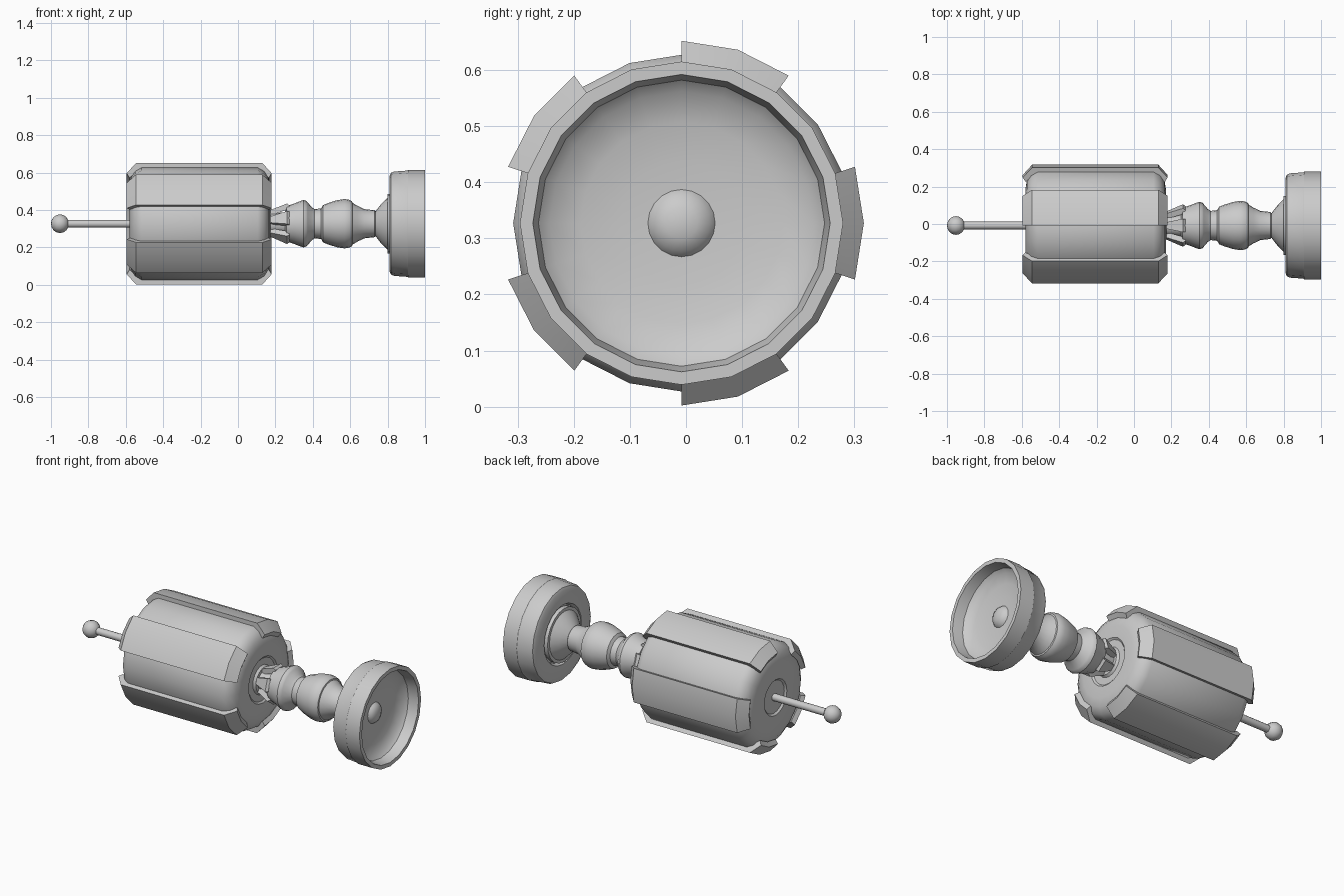
import bpy, bmesh
from math import cos, sin, radians, pi

if "Cube" in bpy.data.objects:
    bpy.data.objects.remove(bpy.data.objects["Cube"])

CY, CZ = -0.008, 0.327   # common axis of all turned parts, running along x


def finish(name, bm, angle=35):
    bmesh.ops.remove_doubles(bm, verts=bm.verts, dist=1e-5)
    bmesh.ops.recalc_face_normals(bm, faces=bm.faces)
    mesh = bpy.data.meshes.new(name)
    bm.to_mesh(mesh)
    bm.free()
    ob = bpy.data.objects.new(name, mesh)
    bpy.context.collection.objects.link(ob)
    bpy.ops.object.select_all(action='DESELECT')
    bpy.context.view_layer.objects.active = ob
    ob.select_set(True)
    bpy.ops.object.shade_smooth_by_angle(angle=radians(angle))
    return ob


def ring(bm, profile, a):
    return [bm.verts.new((x, CY + r * cos(a), CZ + r * sin(a))) for x, r in profile]


def lathe(name, profile, sides=20):
    """Turn an (x, radius) profile around the common axis."""
    bm = bmesh.new()
    cols = [ring(bm, profile, 2 * pi * i / sides) for i in range(sides)]
    for i in range(sides):
        a, b = cols[i], cols[(i + 1) % sides]
        for j in range(len(profile) - 1):
            q = [a[j], a[j + 1], b[j + 1], b[j]]
            if profile[j][1] == 0:
                q = [a[j], a[j + 1], b[j + 1]]
            elif profile[j + 1][1] == 0:
                q = [a[j], a[j + 1], b[j]]
            bm.faces.new(q)
    return finish(name, bm)


def sector(name, profile, angles):
    """Sweep a closed (x, radius) section through a few angles, with end caps."""
    bm = bmesh.new()
    cols = [ring(bm, profile, radians(a)) for a in angles]
    n = len(profile)
    for a, b in zip(cols, cols[1:]):
        for j in range(n):
            k = (j + 1) % n
            bm.faces.new([a[j], a[k], b[k], b[j]])
    bm.faces.new(cols[0])
    bm.faces.new(cols[-1])
    return finish(name, bm, 30)


# Drum with rounded ends and stepped end caps
lathe("drum", [(-.57, 0), (-.57, .095), (-.58, .105), (-.58, .20), (-.572, .245),
               (-.55, .28), (-.515, .30), (.105, .30), (.14, .28), (.162, .245),
               (.17, .20), (.17, .135), (.162, .125), (.162, .085), (.175, .075), (.175, 0)])

# Five armour plates hooked over the drum edges
plate = [(-.595, .27), (-.545, .325), (.13, .325), (.18, .27),
         (.165, .245), (.11, .295), (-.525, .295), (-.58, .245)]
for i in range(5):
    sector(f"drum_plate_{i + 1}", plate, [72 * i + d for d in (-18, 0, 18)])

# Rear rod with ball tip
lathe("rod", [(-.95, 0), (-.95, .021), (-.56, .021), (-.56, 0)], 12)
lathe("rod_ball", [(-.952 - .048 * cos(pi * i / 8), .05 * sin(pi * i / 8) if 0 < i < 8 else 0)
                   for i in range(9)], 12)

# Turned neck with two bulbs, flaring into the cup
lathe("neck", [(.16, 0), (.16, .055), (.25, .06), (.26, .095), (.30, .108), (.335, .122),
               (.35, .127), (.365, .122), (.372, .115), (.395, .088), (.41, .078),
               (.445, .082), (.455, .10), (.485, .112), (.53, .126), (.57, .132),
               (.595, .128), (.61, .12), (.612, .112), (.64, .095), (.675, .078),
               (.73, .072), (.735, .066), (.765, .105), (.80, .14), (.80, .158),
               (.825, .158), (.825, 0)])

# Five claws spreading from the drum onto the first bulb
for i in range(5):
    bm = bmesh.new()
    phi = radians(90 + 72 * i)
    loops = []
    for x, r0, r1, w in ((.165, .04, .07, .016), (.262, .075, .108, .036), (.275, .085, .098, .036)):
        loops.append([bm.verts.new((x, CY + r * cos(phi) - t * sin(phi), CZ + r * sin(phi) + t * cos(phi)))
                      for r, t in ((r0, -w), (r1, -w), (r1, w), (r0, w))])
    for a, b in zip(loops, loops[1:]):
        for j in range(4):
            k = (j + 1) % 4
            bm.faces.new([a[j], a[k], b[k], b[j]])
    bm.faces.new(loops[0])
    bm.faces.new(loops[-1])
    finish(f"neck_claw_{i + 1}", bm)

# Open cup with dished floor and a small central dome
lathe("cup", [(.83, 0), (.83, .165), (.81, .175), (.81, .255), (.818, .272), (.835, .279),
              (.905, .284), (.91, .288), (1.0, .288), (1.0, .265), (.985, .262),
              (.94, .255), (.92, .235), (.905, .18), (.897, .11), (.895, .06),
              (.91, .05), (.92, .028), (.924, 0)])
